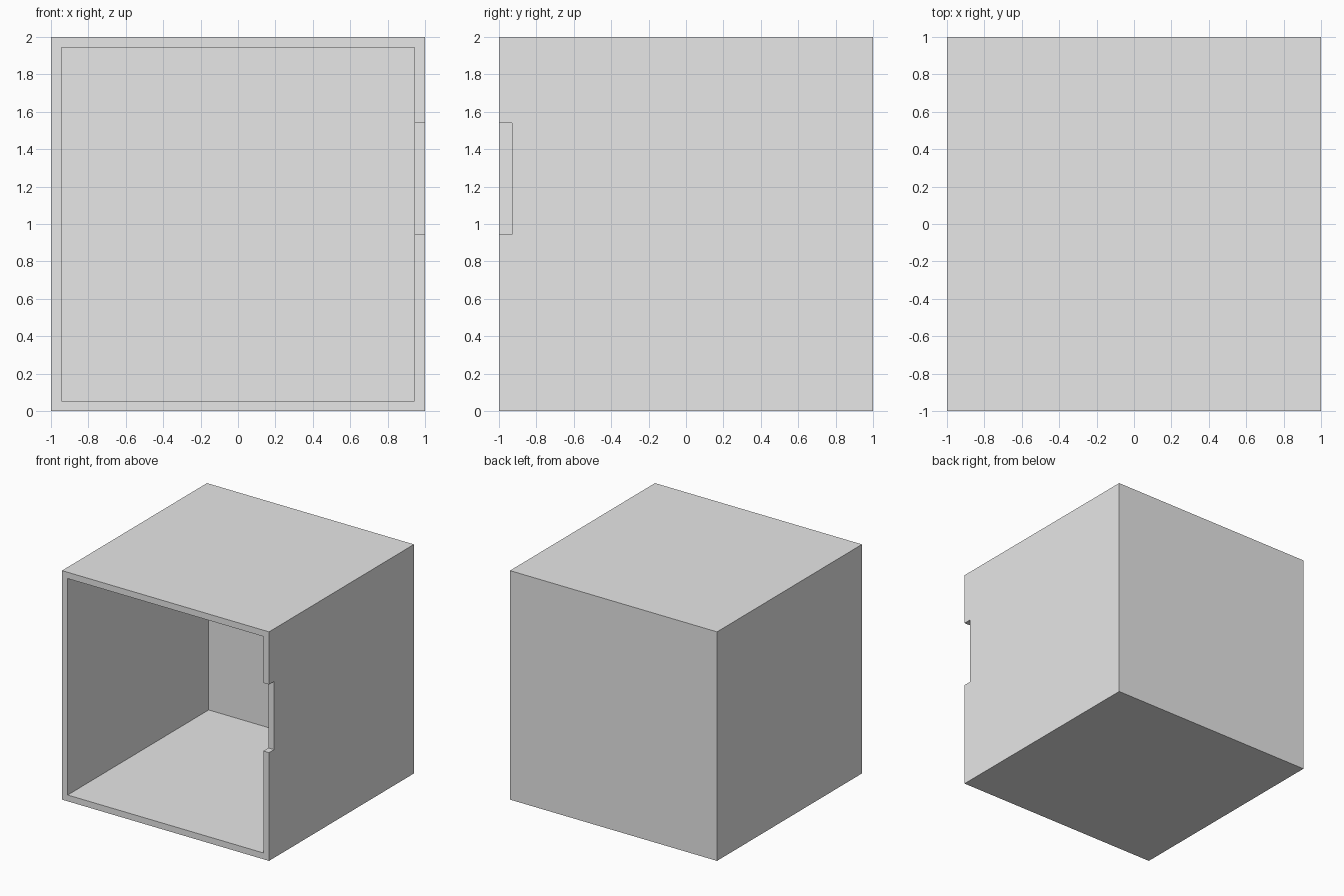
import bpy

cube = bpy.data.objects.get("Cube")
if cube:
    bpy.data.objects.remove(cube, do_unlink=True)

WALL = 0.055

grey = bpy.data.materials.new("light_grey")
grey.use_nodes = True
colour = (0.8, 0.8, 0.8, 1)
grey.diffuse_color = colour
grey.node_tree.nodes["Principled BSDF"].inputs["Base Color"].default_value = colour


def box(name, low, high):
    """Axis-aligned box between two corners."""
    bpy.ops.mesh.primitive_cube_add(
        size=1, location=[(a + b) / 2 for a, b in zip(low, high)])
    obj = bpy.context.object
    obj.name = name
    obj.scale = [b - a for a, b in zip(low, high)]
    bpy.ops.object.transform_apply(location=True, rotation=False, scale=True)
    obj.data.materials.append(grey)
    return obj


# Shell, open at the front
shell = box("open_box", (-1, -1, 0), (1, 1, 2))
cutters = [
    box("cavity_cutter", (-1 + WALL, -1.5, WALL), (1 - WALL, 1 - WALL, 2 - WALL)),
    # Finger notch in the front edge of the left wall
    box("notch_cutter", (0.9, -1.5, 0.945), (1.2, -0.93, 1.54)),
]

for cutter in cutters:
    cutter.hide_render = True
    cutter.hide_viewport = True
    cut = shell.modifiers.new(cutter.name, 'BOOLEAN')
    cut.operation = 'DIFFERENCE'
    cut.solver = 'EXACT'
    cut.object = cutter
